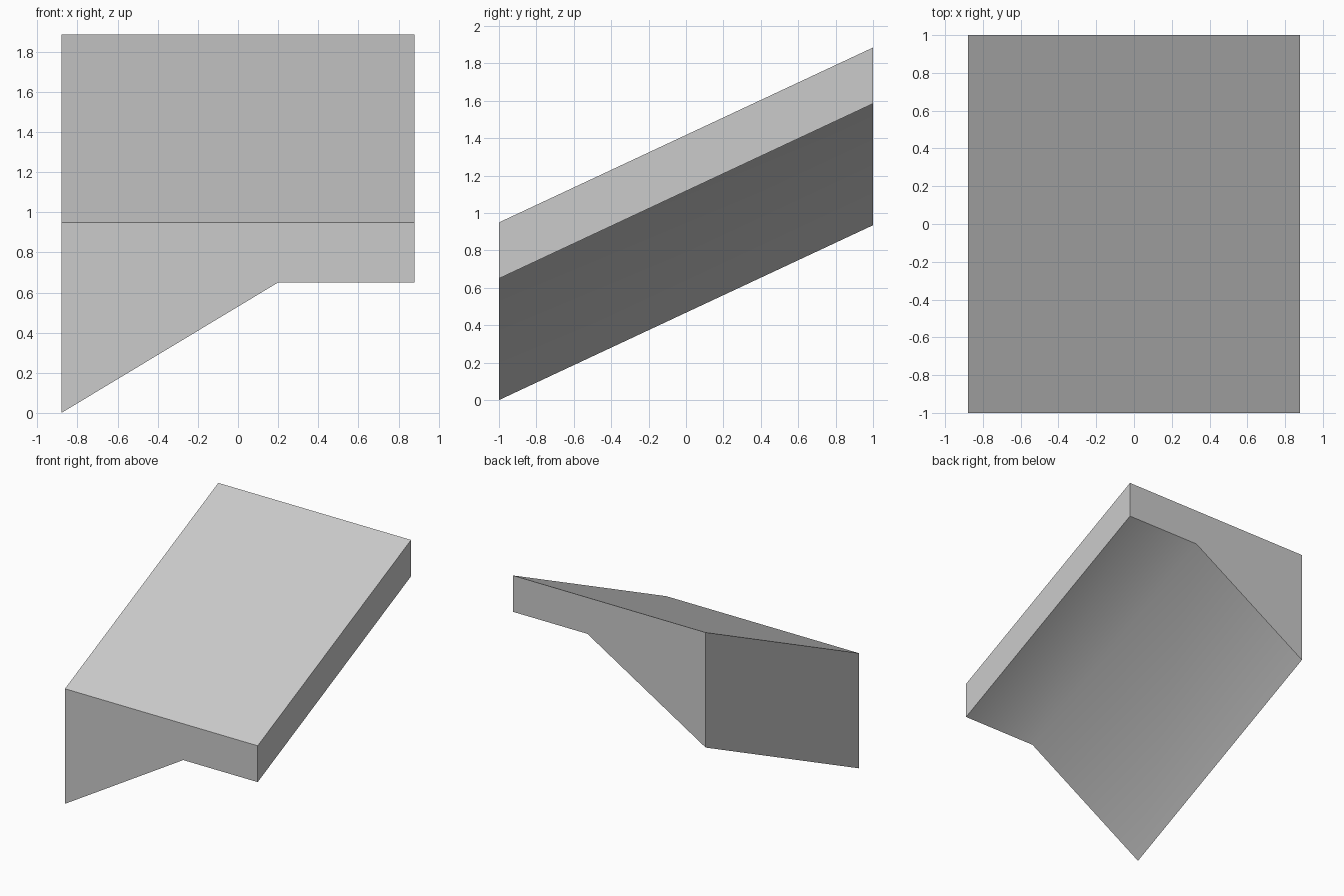
import bpy
import bmesh
import math
from mathutils import Vector

# Remove the default cube
cube = bpy.data.objects.get("Cube")
if cube:
    bpy.data.objects.remove(cube, do_unlink=True)

# Single grey material
grey = (0.6, 0.6, 0.6, 1.0)
mat = bpy.data.materials.new("plain grey")
mat.use_nodes = True
mat.diffuse_color = grey
mat.node_tree.nodes["Principled BSDF"].inputs["Base Color"].default_value = grey

# Front profile (x, z): thin right edge, flat soffit, then a slope to the tall edge
HALF_W, RISE = 0.88, 0.935
profile = [(-HALF_W, 0), (0.2, 0.65), (HALF_W, 0.65), (HALF_W, 0.95), (-HALF_W, 0.95)]

# Sweep the profile backwards and upwards
bm = bmesh.new()
front = bm.faces.new([bm.verts.new((x, -1, z)) for x, z in profile])
swept = bmesh.ops.extrude_face_region(bm, geom=[front], use_keep_orig=True)
back_verts = [g for g in swept["geom"] if isinstance(g, bmesh.types.BMVert)]
bmesh.ops.translate(bm, verts=back_verts, vec=Vector((0, 2, RISE)))
bmesh.ops.recalc_face_normals(bm, faces=bm.faces[:])

mesh = bpy.data.meshes.new("sloped_block")
bm.to_mesh(mesh)
bm.free()
mesh.materials.append(mat)
block = bpy.data.objects.new("sloped_block", mesh)
bpy.context.collection.objects.link(block)

# Smooth only the shallow crease of the underside
bpy.ops.object.select_all(action='DESELECT')
block.select_set(True)
bpy.context.view_layer.objects.active = block
bpy.ops.object.shade_smooth_by_angle(angle=math.radians(35))
